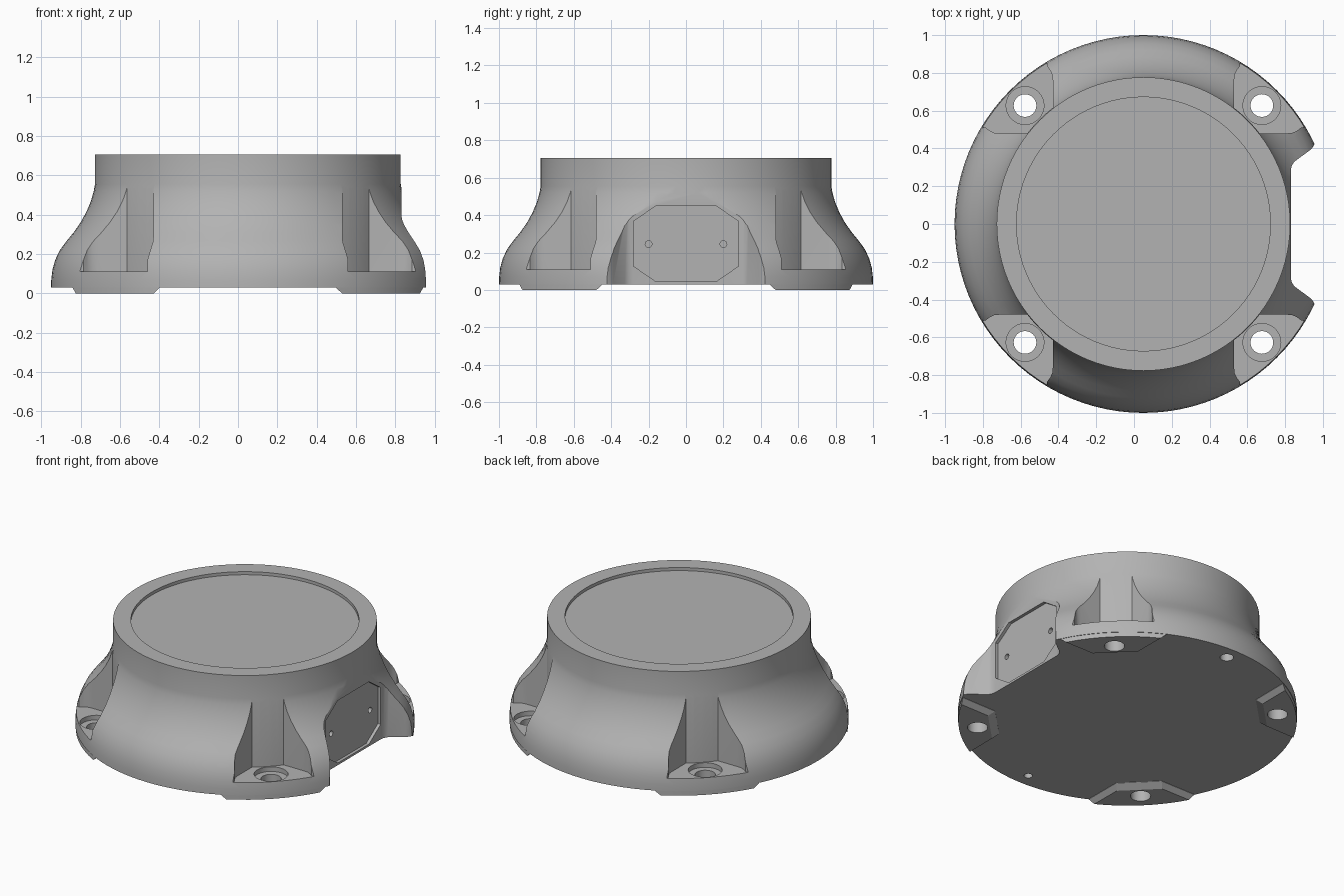
import bpy, bmesh, math
from math import sin, cos, asin, radians, pi
from mathutils import Matrix, Vector

if "Cube" in bpy.data.objects:
    bpy.data.objects.remove(bpy.data.objects["Cube"])

CX = 0.05          # axis of the round housing
HOLE = 0.627       # mounting hole offset from the axis
SEG = 96

grey = bpy.data.materials.new("cast_grey")
grey.use_nodes = True
grey.diffuse_color = (0.45, 0.45, 0.45, 1)
grey.node_tree.nodes["Principled BSDF"].inputs["Base Color"].default_value = (0.45, 0.45, 0.45, 1)


def loft(name, rings, matrix=Matrix()):
    """Closed solid through a stack of (outline, height) rings."""
    bm = bmesh.new()
    loops = [[bm.verts.new(matrix @ Vector((x, y, z))) for x, y in pts] for pts, z in rings]
    bm.faces.new(loops[0])
    bm.faces.new(loops[-1])
    n = len(loops[0])
    for a, b in zip(loops, loops[1:]):
        for i in range(n):
            j = (i + 1) % n
            bm.faces.new((a[i], a[j], b[j], b[i]))
    bmesh.ops.recalc_face_normals(bm, faces=bm.faces)
    mesh = bpy.data.meshes.new(name)
    bm.to_mesh(mesh)
    bm.free()
    mesh.materials.append(grey)
    ob = bpy.data.objects.new(name, mesh)
    bpy.context.collection.objects.link(ob)
    return ob


def prism(name, pts, z0, z1, matrix=Matrix()):
    return loft(name, [(pts, z0), (pts, z1)], matrix)


def circle(r, x=0, y=0, n=SEG):
    return [(x + r * cos(2 * pi * i / n), y + r * sin(2 * pi * i / n)) for i in range(n)]


def arc(r, a0, a1, n=8):
    return [(r * cos(a0 + (a1 - a0) * i / n), r * sin(a0 + (a1 - a0) * i / n)) for i in range(n + 1)]


def flip(pts, sx, sy):
    return [(x * sx, y * sy) for x, y in pts]


def boolean(target, tool, operation="DIFFERENCE"):
    tool.hide_render = True
    mod = target.modifiers.new("cut", "BOOLEAN")
    mod.operation, mod.object, mod.solver = operation, tool, "EXACT"
    bpy.context.view_layer.objects.active = target
    bpy.ops.object.modifier_apply(modifier=mod.name)
    bpy.data.objects.remove(tool)


def finish(ob):
    ob.location.x = CX
    bpy.ops.object.select_all(action="DESELECT")
    ob.select_set(True)
    bpy.context.view_layer.objects.active = ob
    bpy.ops.object.shade_smooth_by_angle(angle=radians(28))


# Flared round housing
profile = [(1.0, .03), (.999, .07), (.993, .12), (.979, .17), (.955, .22), (.922, .265),
           (.885, .31), (.85, .36), (.82, .415), (.797, .47), (.783, .52), (.777, .555), (.777, .705)]
housing = loft("housing", [(circle(r), z) for r, z in profile])

# Flat side with two horns, cut for the connector panel
half = [(.78, .28), (.784, .305), (.797, .328), (.88, .39), (.895, .405), (.91, .43), (1.2, .44)]
notch = [(x, -y) for x, y in reversed(half)] + half
boolean(housing, prism("notch_cutter", notch, -.2, .6))

# Corner pockets, wrapped around the central drum
wall = [(.76, .48), (.79, .483), (.815, .495), (.835, .51), (1.3, .51)]
start = asin(.48 / .78)
pocket = arc(.78, pi / 2 - start, start) + wall + [(1.3, 1.3)] + [(y, x) for x, y in reversed(wall)]


def foot_outline(a):
    e = asin(a)
    return arc(.997, e, pi / 2 - e) + [(a, a + .19), (a + .19, a)]


for sx in (-1, 1):
    for sy in (-1, 1):
        # Pocket, chamfered foot pad, then counterbored bolt hole
        boolean(housing, prism("pocket_cutter", flip(pocket, sx, sy), .11, .6))
        low, high = flip(foot_outline(.48), sx, sy), flip(foot_outline(.45), sx, sy)
        foot = loft("foot", [(low, 0), (high, .028), (high, .05)])
        boolean(housing, foot, "UNION")
        x, y = HOLE * sx, HOLE * sy
        boolean(housing, prism("counterbore_cutter", circle(.1, x, y, 48), .08, .3))
        boolean(housing, prism("bolt_hole_cutter", circle(.06, x, y, 32), -.2, .3))

# Locating pin holes underneath
for y, r in ((.91, .04), (-.91, .025)):
    boolean(housing, prism("pin_hole_cutter", circle(r, 0, y, 24), -.1, .1))

# Recess in the top rim
boolean(housing, prism("top_recess_cutter", circle(.672), .685, .9))

# Recessed connector panel with two screw holes, drawn in (y, z) and facing +x
to_side = Matrix(((0, 0, 1, 0), (1, 0, 0, 0), (0, 1, 0, 0), (0, 0, 0, 1)))
panel = flip([(.28, .12), (.16, .203), (-.16, .203), (-.28, .12)], 1, 1)
panel = [(y, z + .247) for y, z in panel + [(-y, -z) for y, z in panel]]
boolean(housing, prism("panel_cutter", panel, .76, 1.1, to_side))
for y in (-.2, .2):
    boolean(housing, prism("screw_hole_cutter", circle(.018, y, .245, 20), .71, .9, to_side))

finish(housing)
